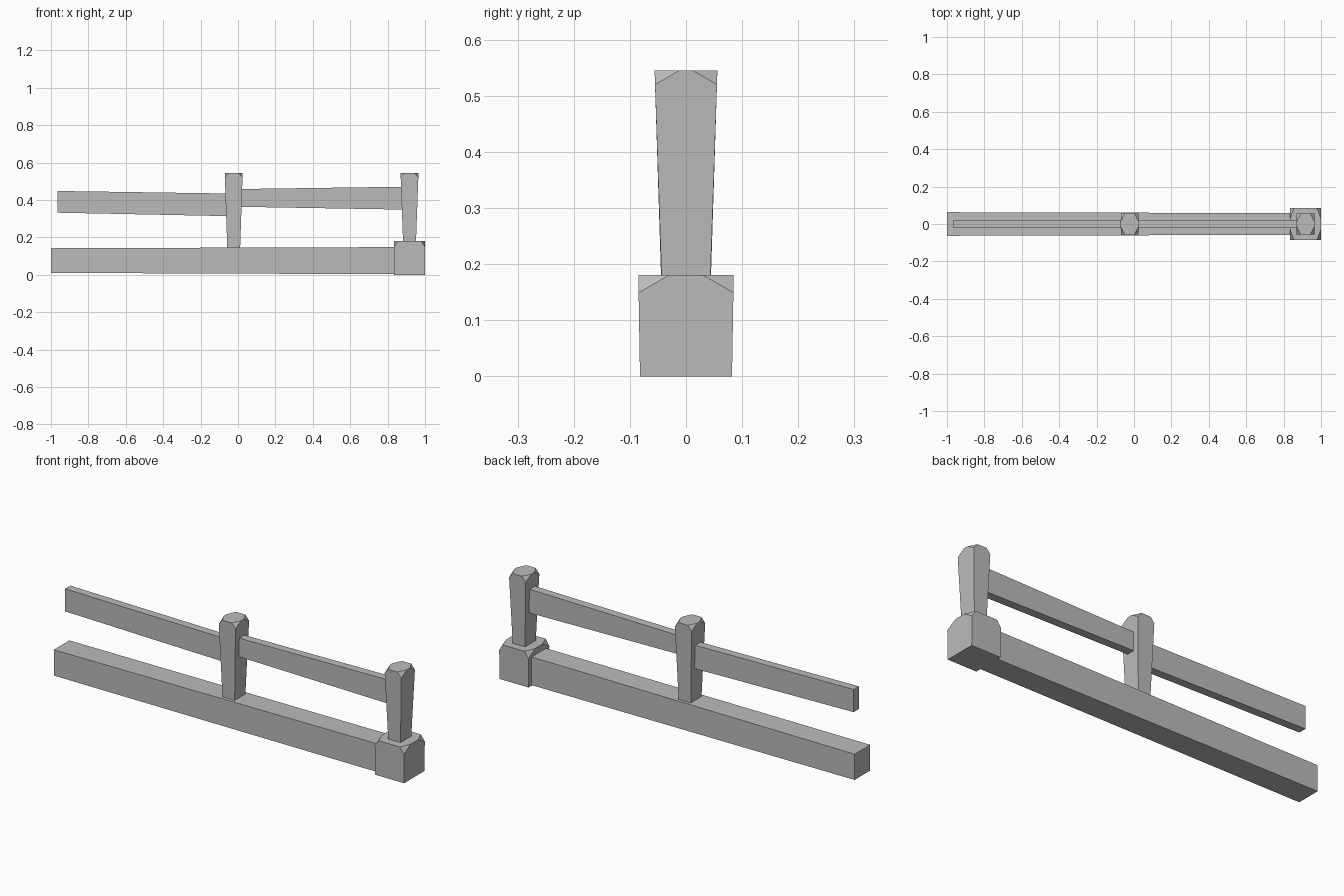
import bpy, bmesh
from mathutils import Vector

cube = bpy.data.objects.get("Cube")
if cube:
    bpy.data.objects.remove(cube)

stone = bpy.data.materials.new("grey stone")
stone.use_nodes = True
stone.diffuse_color = (0.5, 0.5, 0.5, 1)
stone.node_tree.nodes["Principled BSDF"].inputs["Base Color"].default_value = (0.5, 0.5, 0.5, 1)


def solid(name, points):
    """Flat-shaded convex solid wrapped around the given points."""
    bm = bmesh.new()
    for p in points:
        bm.verts.new(p)
    bmesh.ops.convex_hull(bm, input=bm.verts)
    bmesh.ops.dissolve_limit(bm, angle_limit=0.03, verts=bm.verts, edges=bm.edges)
    bmesh.ops.recalc_face_normals(bm, faces=bm.faces)
    mesh = bpy.data.meshes.new(name)
    bm.to_mesh(mesh)
    bm.free()
    mesh.materials.append(stone)
    obj = bpy.data.objects.new(name, mesh)
    bpy.context.collection.objects.link(obj)


def post(name, x, z0, z1, base, top, cut):
    """Upright block, wider at the top, with its four top corners chipped."""
    dx, dy, dz = cut
    points = []
    for sx in (-1, 1):
        for sy in (-1, 1):
            low = Vector((x + sx * base[0], sy * base[1], z0))
            high = Vector((x + sx * top[0], sy * top[1], z1))
            points += [low, high - Vector((sx * dx, 0, 0)),
                       high - Vector((0, sy * dy, 0)),
                       high.lerp(low, dz / (z1 - z0))]
    solid(name, points)


def bar(name, left, right):
    """Long bar between two end sections: x, half depth, bottom, top."""
    solid(name, [(x, s * y, z) for x, y, *heights in (left, right)
                 for s in (-1, 1) for z in heights])


# Kerb beam and corner block
bar("base_beam", (-1, 0.063, 0.01, 0.142), (0.9, 0.058, 0.003, 0.148))
post("corner_block", 0.917, 0, 0.181, (0.082, 0.082), (0.083, 0.085), (0.022, 0.056, 0.032))

# Posts
for name, x, z in (("middle_post", -0.023, 0.13), ("end_post", 0.917, 0.16)):
    post(name, x, z, 0.545, (0.034, 0.043), (0.048, 0.056), (0.022, 0.044, 0.025))

# Handrails
bar("right_rail", (-0.965, 0.021, 0.332, 0.448), (-0.023, 0.021, 0.313, 0.434))
bar("left_rail", (-0.023, 0.021, 0.364, 0.458), (0.917, 0.021, 0.348, 0.471))
